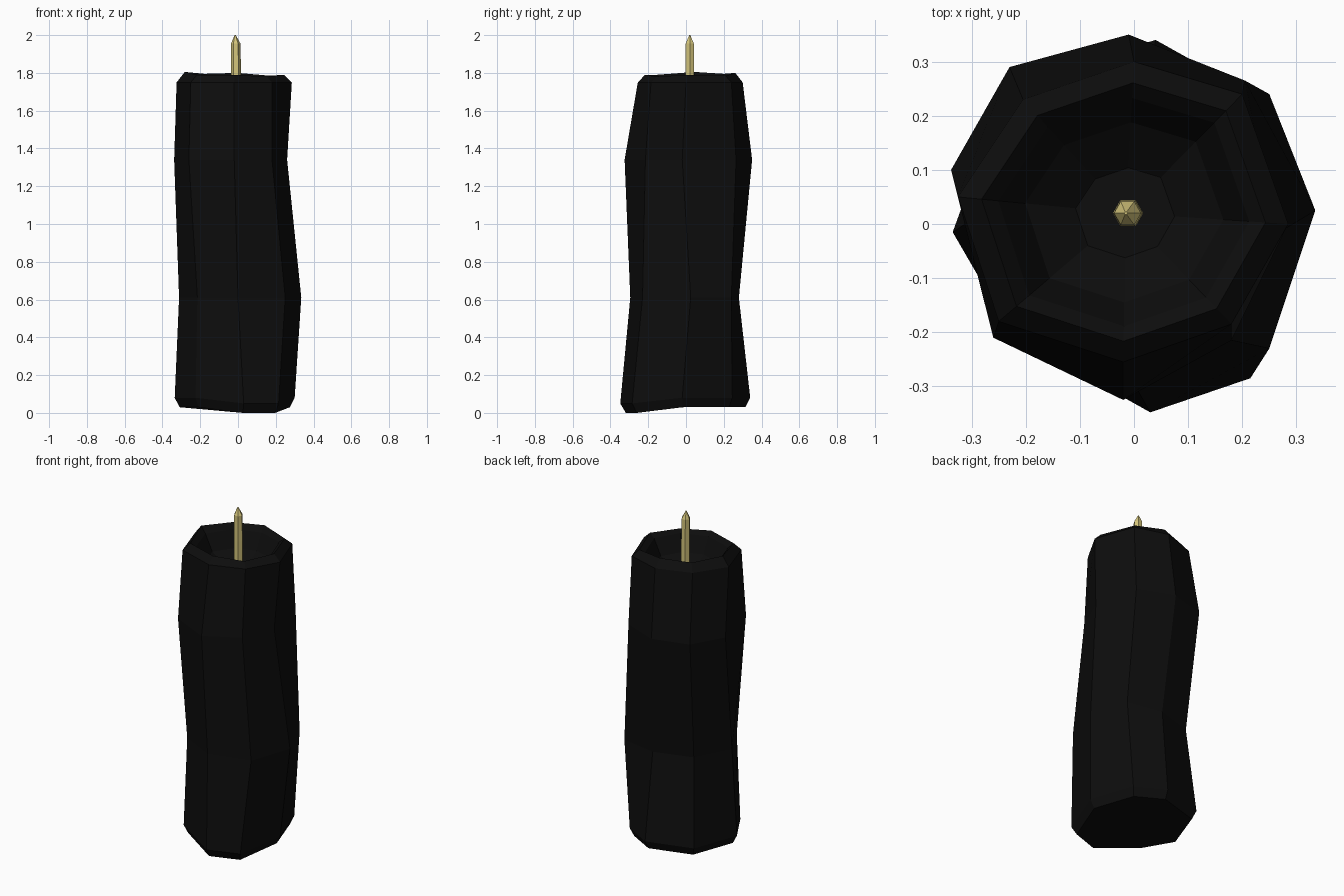
import bpy, bmesh
from math import cos, sin, tau

if "Cube" in bpy.data.objects:
    bpy.data.objects.remove(bpy.data.objects["Cube"])


def material(name, color):
    m = bpy.data.materials.new(name)
    m.diffuse_color = (*color, 1)
    m.use_nodes = True
    m.node_tree.nodes["Principled BSDF"].inputs["Base Color"].default_value = m.diffuse_color
    return m


def loft(name, rings, mat):
    """Skin a stack of equal-sided rings and cap both ends."""
    bm = bmesh.new()
    loops = [[bm.verts.new(p) for p in ring] for ring in rings]
    n = len(loops[0])
    for a, b in zip(loops, loops[1:]):
        for i in range(n):
            j = (i + 1) % n
            bm.faces.new((a[i], a[j], b[j], b[i]))
    bm.faces.new(loops[0][::-1])
    bm.faces.new(loops[-1])
    bmesh.ops.recalc_face_normals(bm, faces=bm.faces)
    me = bpy.data.meshes.new(name)
    bm.to_mesh(me)
    bm.free()
    me.materials.append(mat)
    ob = bpy.data.objects.new(name, me)
    bpy.context.collection.objects.link(ob)
    return ob


def scaled(ring, k, z, cx=-0.015, cy=0.02):
    return [(cx + (x - cx) * k, cy + (y - cy) * k, z) for x, y in ring]


# Hand-shaped eight-sided outlines of the wax body, from bottom to top
foot = [(.30, -.02), (.21, .245), (.04, .34), (-.235, .26),
        (-.335, -.015), (-.225, -.205), (.03, -.348), (.215, -.285)]
low = [(.335, .025), (.25, .24), (.03, .28), (-.2, .21),
       (-.312, 0), (-.215, -.185), (0, -.295), (.25, -.23)]
high = [(.26, -.02), (.205, .265), (-.01, .35), (-.23, .29),
        (-.338, .10), (-.26, -.21), (-.02, -.325), (.18, -.215)]
shoulder = [(.285, 0), (.2, .24), (0, .30), (-.205, .23),
            (-.325, .05), (-.25, -.18), (-.02, -.255), (.18, -.185)]
foot_tilt = [.03, .03, .03, .03, .03, .03, 0, 0]  # crooked base, low at the front
rim_z = [1.79, 1.785, 1.80, 1.795, 1.805, 1.79, 1.79, 1.78]

rings = [[(x, y, t) for (x, y, _), t in zip(scaled(foot, .92, 0), foot_tilt)],
         [(x, y, .05 + t) for (x, y), t in zip(foot, foot_tilt)],
         [(x, y, .61) for x, y in low],
         [(x, y, 1.34) for x, y in high],
         [(x, y, 1.75) for x, y in shoulder],
         [(x, y, z) for (x, y, _), z in zip(scaled(shoulder, .86, 0), rim_z)],
         # melted bowl
         scaled(shoulder, .76, 1.765),
         scaled(shoulder, .60, 1.67),
         scaled(shoulder, .30, 1.61)]
loft("candle_body", rings, material("black_wax", (.004, .004, .004)))

# Six-sided wick with a pointed tip
wick = ((.028, 1.58, -.011), (.027, 1.80, -.011), (.025, 1.955, -.012), (.003, 2.0, -.015))
loft("wick", [[(cx + r * cos(i * tau / 6), .02 + r * sin(i * tau / 6), z) for i in range(6)]
              for r, z, cx in wick], material("straw", (.66, .56, .2)))
